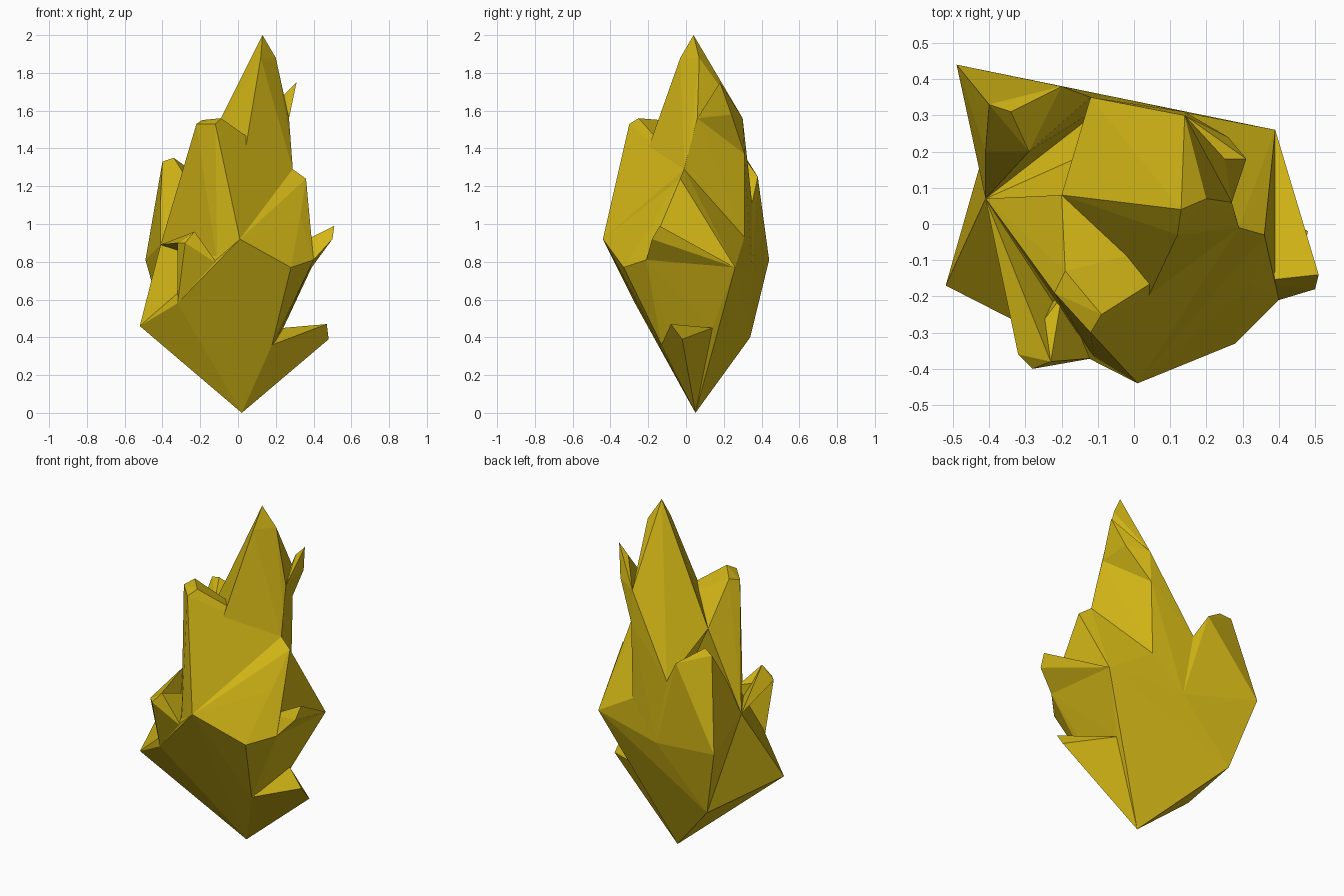
import bpy, bmesh

if "Cube" in bpy.data.objects:
    bpy.data.objects.remove(bpy.data.objects["Cube"])

# One flat gold colour
gold = bpy.data.materials.new("gold")
gold.diffuse_color = (0.65, 0.47, 0.008, 1)
gold.use_nodes = True
gold.node_tree.nodes["Principled BSDF"].inputs["Base Color"].default_value = gold.diffuse_color

# Corners shared by neighbouring shards
bottom = (0.02, 0.05, 0)
left_tip = (-0.52, -0.17, 0.46)
left_notch = (-0.41, 0.07, 0.89)
left_foot = (-0.32, -0.27, 0.58)
front_tip = (0.01, -0.44, 0.92)
front_foot = (0.18, -0.13, 0.36)
front_edge = (-0.11, -0.37, 0.79)
front_valley = (0.04, -0.20, 1.40)
right_front = (0.28, -0.33, 0.77)
right_corner = (0.40, -0.21, 0.81)
right_back = (0.39, 0.26, 0.77)
right_foot = (0.24, 0.14, 0.45)
right_ridge = (0.29, -0.01, 1.29)
right_neck = (0.27, 0.06, 1.56)
back_foot = (-0.375, 0.34, 0.40)
back_mid = (-0.05, 0.35, 0.73)
back_low = (0.13, 0.31, 0.93)
back_neck = (0.14, 0.31, 1.37)
back_high = (0.14, 0.30, 1.56)
back_valley = (-0.12, 0.35, 1.11)
top_valley = (-0.20, 0.08, 1.34)


def shard(name, *points):
    """Faceted convex crystal wrapped around its corner points."""
    bm = bmesh.new()
    for p in points:
        bm.verts.new(p)
    hull = bmesh.ops.convex_hull(bm, input=bm.verts[:])
    loose = [v for v in hull["geom_interior"] + hull["geom_unused"]
             if isinstance(v, bmesh.types.BMVert)]
    bmesh.ops.delete(bm, geom=list(set(loose)), context='VERTS')
    bmesh.ops.recalc_face_normals(bm, faces=bm.faces[:])
    mesh = bpy.data.meshes.new(name)
    bm.to_mesh(mesh)
    bm.free()
    mesh.materials.append(gold)
    obj = bpy.data.objects.new(name, mesh)
    bpy.context.collection.objects.link(obj)


# Pointed base
shard("base", bottom, left_tip, left_notch, left_foot, front_tip, front_foot,
      front_edge, right_front, right_corner, right_back, right_foot,
      back_foot, back_mid, back_low)

# Tall central peak
shard("main_peak", (0.13, 0.04, 2.0), (0.12, -0.03, 1.88), (0.20, 0.07, 1.88),
      back_high, back_neck, back_low, back_valley, back_mid, top_valley,
      front_valley, right_neck, (0.28, 0.02, 1.42), right_ridge)

# Blunt front shoulder
shard("front_shoulder", (-0.12, -0.30, 1.53), (-0.09, -0.25, 1.56),
      (-0.22, -0.19, 1.53), (-0.19, -0.13, 1.55), top_valley, front_valley,
      front_tip, left_notch, front_edge, right_ridge)

# Wing at the back left
shard("back_left_wing", (-0.49, 0.44, 0.81), (-0.40, 0.33, 1.33),
      (-0.34, 0.31, 1.35), (-0.20, 0.38, 1.25), (-0.41, 0.20, 1.13),
      (-0.29, 0.20, 1.27), back_foot, back_mid, back_valley, left_notch)

# Bulge on the right
shard("right_bulge", (0.36, -0.03, 1.24), (0.33, -0.16, 1.04), right_ridge,
      right_back, right_front, right_corner, front_tip, back_low)

# Small spikes on the right
shard("right_spike", (0.51, -0.14, 0.99), (0.46, -0.10, 0.94),
      (0.50, -0.18, 0.92), (0.39, -0.15, 0.93), (0.45, 0.0, 0.87),
      (0.33, -0.16, 0.90), right_corner, right_back)
shard("low_right_spike", bottom, front_foot, right_foot,
      (0.47, -0.08, 0.47), (0.48, -0.02, 0.39))
shard("high_right_spike", (0.31, 0.18, 1.75), (0.25, 0.18, 1.69),
      (0.27, 0.16, 1.61), (0.26, 0.24, 1.58), back_high, back_neck, right_neck)

# Hooked spike at the front left
hook = ((-0.23, -0.38, 0.96), (-0.28, -0.40, 0.90), (-0.32, -0.36, 0.90))
shard("front_left_spike", *hook, left_foot, front_edge, (-0.20, -0.20, 0.90))
shard("front_left_roof", *hook, left_notch, front_edge)
